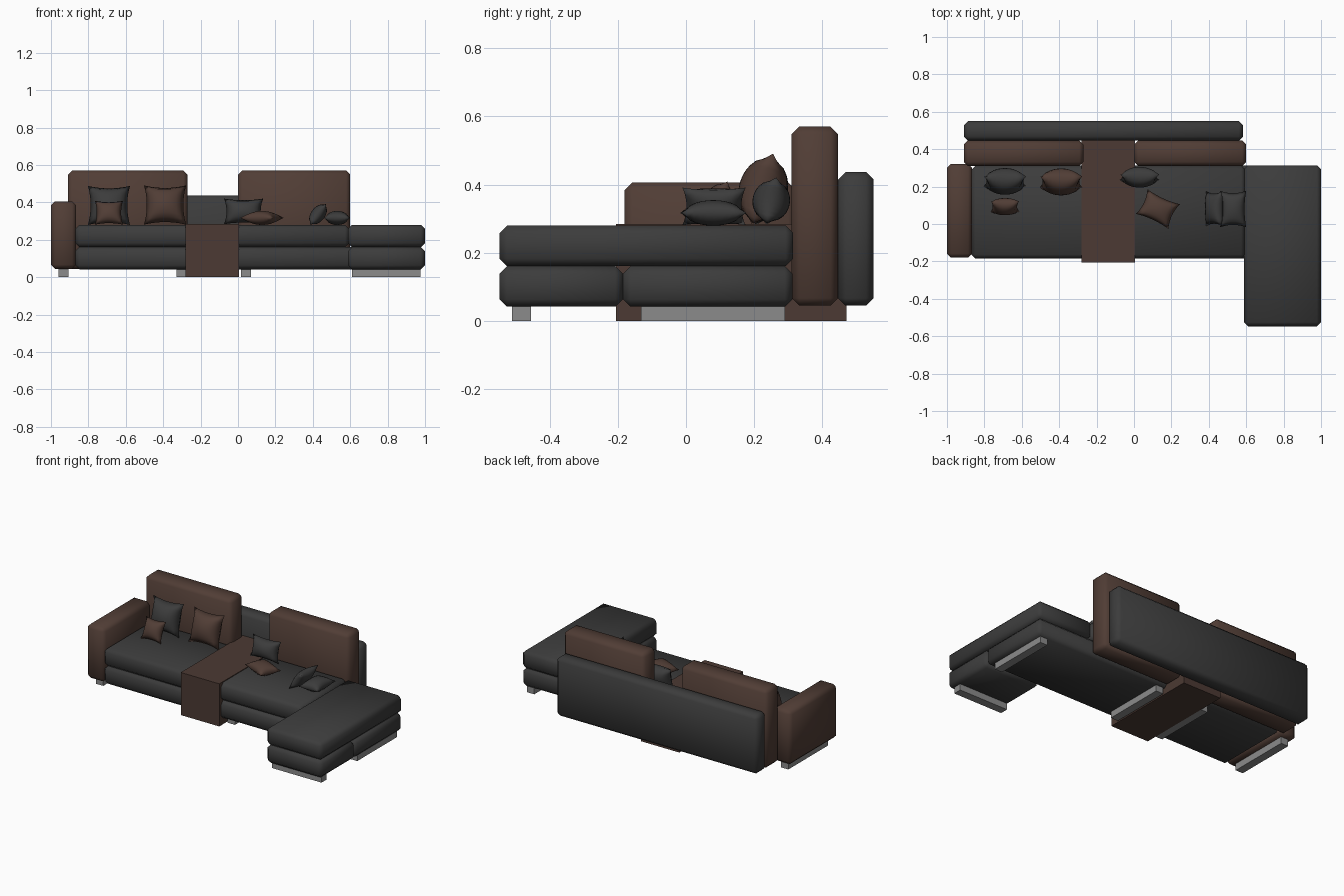
import bpy, bmesh, math
from mathutils import Euler

if "Cube" in bpy.data.objects:
    bpy.data.objects.remove(bpy.data.objects["Cube"])


def material(name, rgb):
    m = bpy.data.materials.new(name)
    m.diffuse_color = (*rgb, 1)
    m.use_nodes = True
    m.node_tree.nodes["Principled BSDF"].inputs["Base Color"].default_value = m.diffuse_color
    return m


DARK = material("charcoal fabric", (0.045, 0.045, 0.045))
BROWN = material("brown fabric", (0.082, 0.047, 0.036))
WOOD = material("brown table wood", (0.072, 0.042, 0.033))
METAL = material("grey metal", (0.26, 0.26, 0.26))


def finish(bm, name, mat, smooth):
    bmesh.ops.recalc_face_normals(bm, faces=bm.faces)
    me = bpy.data.meshes.new(name)
    for f in bm.faces:
        f.smooth = smooth
    bm.to_mesh(me)
    bm.free()
    me.materials.append(mat)
    ob = bpy.data.objects.new(name, me)
    bpy.context.collection.objects.link(ob)
    return ob


def box(name, x, y, z, mat, bevel=0.0):
    """Box from (min, max) ranges; upholstered blocks get a soft-shaded chamfer."""
    bm = bmesh.new()
    bmesh.ops.create_cube(bm, size=1)
    for v in bm.verts:
        v.co = [(a + b) / 2 + c * (b - a) for (a, b), c in zip((x, y, z), v.co)]
    if bevel:
        bmesh.ops.bevel(bm, geom=bm.edges[:], offset=bevel, segments=1,
                        affect='EDGES', profile=0.5)
    return finish(bm, name, mat, bevel > 0)


def pillow(name, centre, size, rot, mat, n=10):
    """Throw pillow: domed on both sides, pinched edges, pointed corners."""
    w, h, t = size
    bm = bmesh.new()
    for side in (1, -1):
        grid = []
        for i in range(n + 1):
            row = []
            for j in range(n + 1):
                u, v = 2 * i / n - 1, 2 * j / n - 1
                px = w / 2 * u * (1 - 0.13 * (1 - v * v))
                py = h / 2 * v * (1 - 0.13 * (1 - u * u))
                pz = side * t / 2 * ((1 - u * u) * (1 - v * v)) ** 0.5
                row.append(bm.verts.new((px, py, pz)))
            grid.append(row)
        for i in range(n):
            for j in range(n):
                bm.faces.new((grid[i][j], grid[i + 1][j],
                              grid[i + 1][j + 1], grid[i][j + 1]))
    bmesh.ops.remove_doubles(bm, verts=bm.verts, dist=1e-5)
    ob = finish(bm, name, mat, True)
    ob.location = centre
    ob.rotation_euler = Euler([math.radians(a) for a in rot])
    return ob


B = 0.022
LOW, HIGH = (0.042, 0.161), (0.161, 0.28)

# Seat base, seat cushion and chaise
box("seat_base", (-0.87, 1.0), (-0.185, 0.312), LOW, DARK, B)
box("chaise_base", (0.587, 1.0), (-0.547, -0.185), LOW, DARK, B)
box("seat_cushion", (-0.87, 0.595), (-0.185, 0.312), HIGH, DARK, B)
box("chaise_cushion", (0.587, 1.0), (-0.547, 0.314), HIGH, DARK, B)

# Arm and backs
box("left_arm", (-1.0, -0.865), (-0.18, 0.322), (0.045, 0.406), BROWN, B)
for side, xs in (("left", (-0.91, -0.27)), ("right", (0.0, 0.6))):
    box(side + "_back_cushion", xs, (0.31, 0.446), (0.045, 0.57), BROWN, B)
box("rear_backrest", (-0.91, 0.583), (0.446, 0.55), (0.045, 0.437), DARK, B)

# Table block crossing the seat
box("table_block", (-0.28, 0.005), (-0.205, 0.47), (0.0, 0.285), WOOD)

# Metal rails used as feet
for i, x in enumerate((-0.96, -0.33, 0.015, 0.92)):
    box(f"foot_rail_{i + 1}", (x, x + 0.055), (-0.132, 0.29), (0, 0.046), METAL)
box("chaise_foot_rail", (0.61, 0.975), (-0.51, -0.455), (0, 0.046), METAL)

# Throw pillows
pillow("large_dark_pillow", (-0.69, 0.228, 0.384), (0.225, 0.215, 0.14), (76, 0, 0), DARK)
pillow("large_brown_pillow", (-0.39, 0.225, 0.386), (0.225, 0.218, 0.14), (74, 0, 0), BROWN)
pillow("small_brown_pillow", (-0.69, 0.093, 0.345), (0.15, 0.14, 0.085), (66, 0, 0), BROWN)
pillow("middle_dark_pillow", (0.03, 0.25, 0.352), (0.21, 0.14, 0.11), (78, 0, 0), DARK)
pillow("flat_brown_pillow", (0.128, 0.08, 0.317), (0.19, 0.145, 0.075), (0, 0, -25), BROWN)
pillow("leaning_dark_pillow", (0.428, 0.082, 0.336), (0.14, 0.185, 0.075), (0, -52, 0), DARK)
pillow("flat_dark_pillow", (0.53, 0.08, 0.317), (0.14, 0.195, 0.075), (0, 0, 0), DARK)
